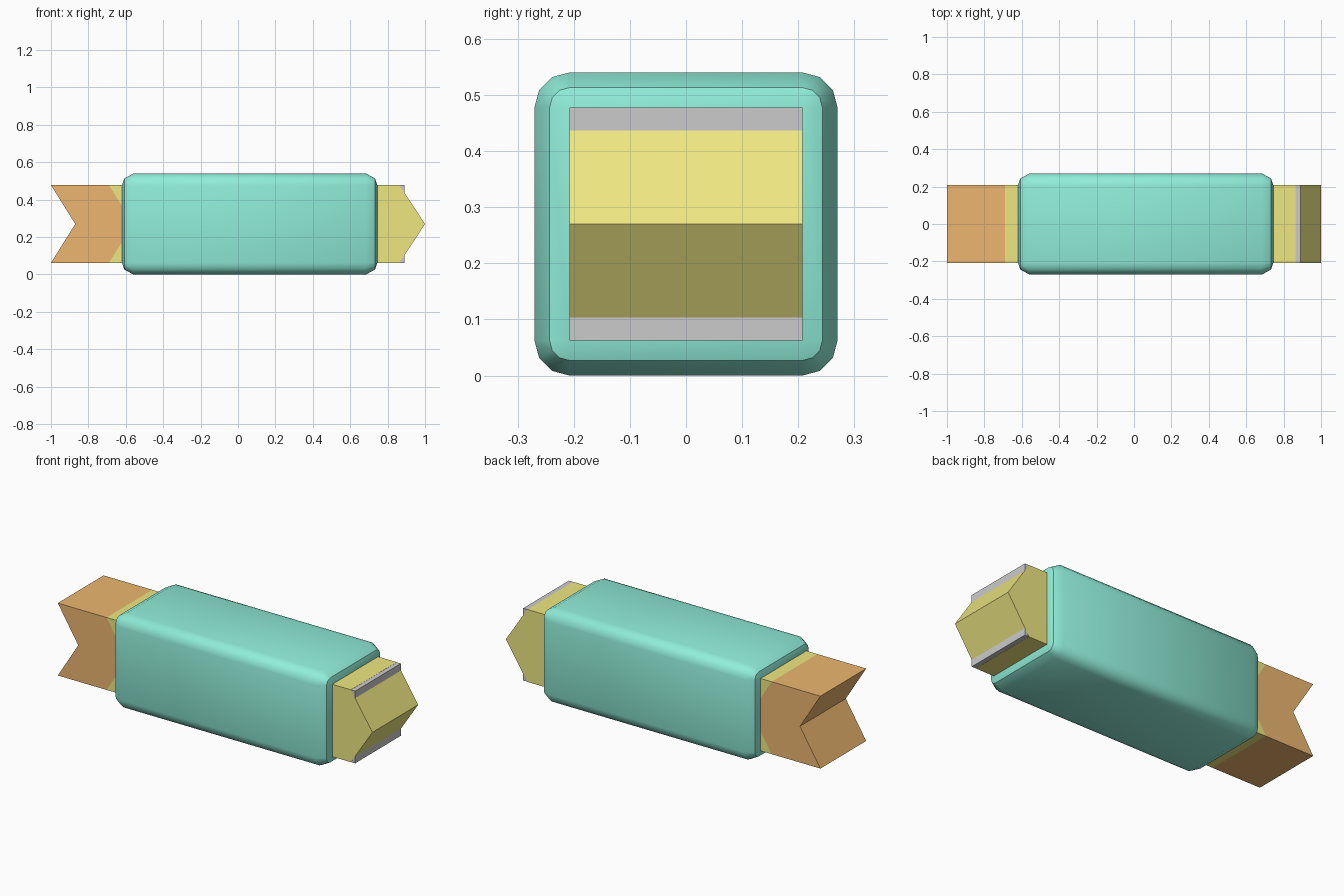
import bpy
import bmesh
import math

if "Cube" in bpy.data.objects:
    bpy.data.objects.remove(bpy.data.objects["Cube"])

MID = 0.27      # height of the long axis
CORE = 0.208    # half width of the inner bar


def material(name, colour):
    m = bpy.data.materials.new(name)
    m.diffuse_color = (*colour, 1)
    m.use_nodes = True
    m.node_tree.nodes["Principled BSDF"].inputs["Base Color"].default_value = m.diffuse_color
    return m


def finish(bm, name, mat=None):
    bmesh.ops.recalc_face_normals(bm, faces=bm.faces[:])
    mesh = bpy.data.meshes.new(name)
    bm.to_mesh(mesh)
    bm.free()
    ob = bpy.data.objects.new(name, mesh)
    bpy.context.collection.objects.link(ob)
    if mat:
        mesh.materials.append(mat)
    return ob


def extrude_profile(name, profile, half, mat=None):
    """Extrude an x/z outline (z relative to the axis) across the width."""
    bm = bmesh.new()
    face = bm.faces.new([bm.verts.new((x, -half, MID + z)) for x, z in profile])
    new = bmesh.ops.extrude_face_region(bm, geom=[face])["geom"]
    for v in new:
        if isinstance(v, bmesh.types.BMVert):
            v.co.y = half
    return finish(bm, name, mat)


def rounded_ring(bm, x, radius, segments=3):
    """Square of half width CORE, grown outwards by a corner radius."""
    ring = []
    for q, (sy, sz) in enumerate([(1, 1), (-1, 1), (-1, -1), (1, -1)]):
        for i in range(segments + 1):
            a = math.pi / 2 * (q + i / segments)
            ring.append(bm.verts.new((x, sy * CORE + radius * math.cos(a),
                                      MID + sz * CORE + radius * math.sin(a))))
    return ring


teal = material("teal", (0.28, 0.85, 0.69))
yellow = material("yellow", (0.86, 0.80, 0.22))
orange = material("orange", (0.85, 0.47, 0.16))

# Teal sleeve: rounded sections lofted along x with bevelled ends
bm = bmesh.new()
sections = [(-0.62, 0.0), (-0.608, 0.035), (-0.56, 0.062),
            (0.685, 0.062), (0.733, 0.035), (0.745, 0.0)]
rings = [rounded_ring(bm, x, r) for x, r in sections]
for a, b in zip(rings, rings[1:]):
    for i in range(len(a)):
        j = (i + 1) % len(a)
        bm.faces.new((a[i], a[j], b[j], b[i]))
bm.faces.new(rings[0])
bm.faces.new(rings[-1])
bmesh.ops.remove_doubles(bm, verts=bm.verts[:], dist=1e-5)
sleeve = finish(bm, "sleeve", teal)
bpy.context.view_layer.objects.active = sleeve
sleeve.select_set(True)
bpy.ops.object.shade_smooth_by_angle(angle=math.radians(31))

# Grey bar through the middle, a hair thinner than its coloured coverings
g = CORE - 0.0005
extrude_profile("inner_bar", [(-0.77, -g), (0.89, -g), (0.89, g), (-0.77, g)], g)

# Yellow arrow and orange tail share a chevron outline
extrude_profile("arrow", [(-0.69, -CORE), (0.863, -CORE), (1, 0), (0.863, CORE),
                          (-0.69, CORE), (-0.56, 0)], CORE, yellow)
extrude_profile("tail", [(-1, -CORE), (-0.69, -CORE), (-0.56, 0), (-0.69, CORE),
                         (-1, CORE), (-0.87, 0)], CORE, orange)
